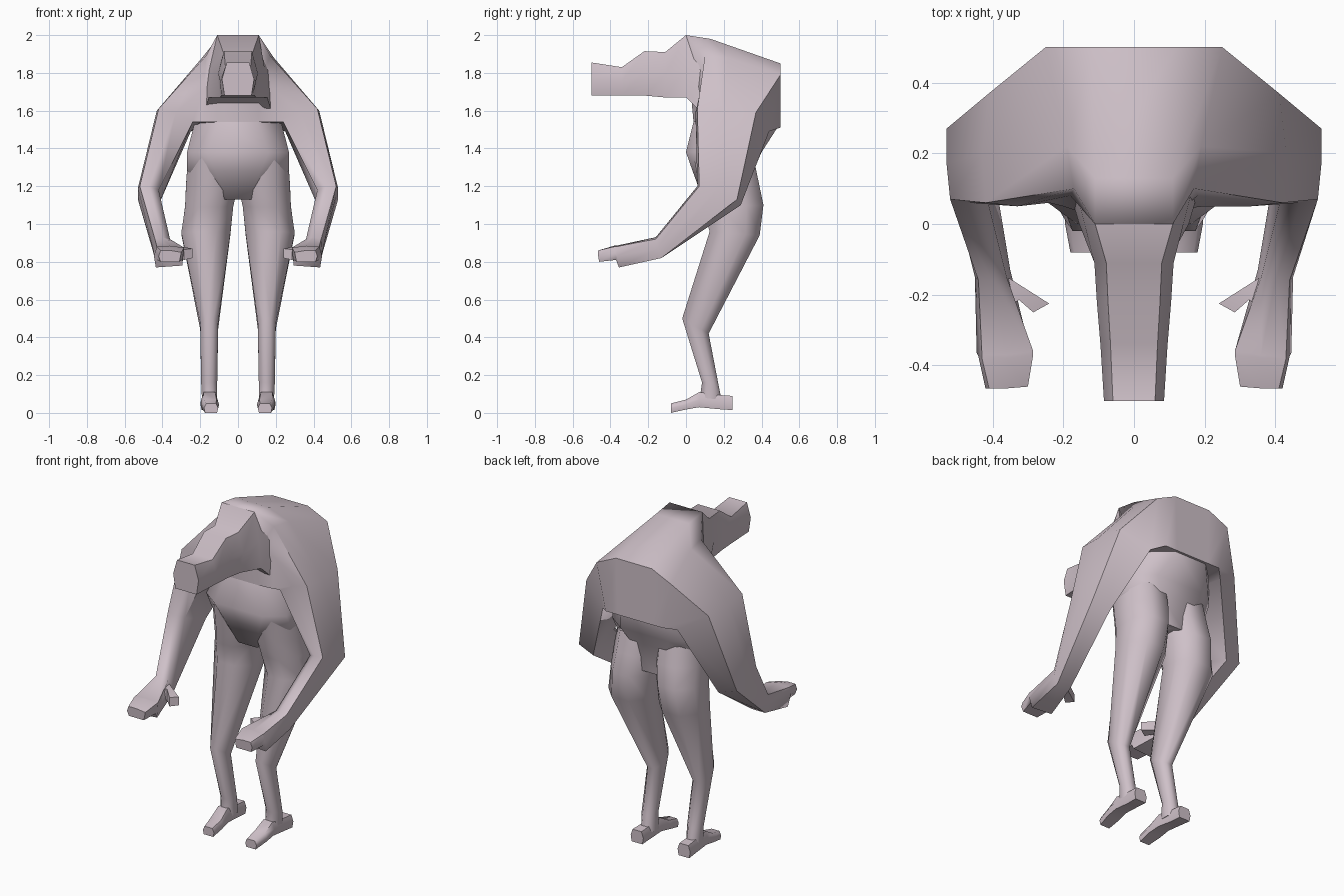
import bpy, bmesh, math

skin = bpy.data.materials.new("pale pink grey")
skin.diffuse_color = (0.62, 0.53, 0.58, 1)


def loft(name, rings, mirror=False):
    """Skin a list of equal-length point rings and cap both ends."""
    bm = bmesh.new()
    for side in ((1, -1) if mirror else (1,)):
        vs = [[bm.verts.new((x * side, y, z)) for x, y, z in r] for r in rings]
        n = len(rings[0])
        for a, b in zip(vs, vs[1:]):
            for i in range(n):
                j = (i + 1) % n
                bm.faces.new((a[i], a[j], b[j], b[i]))
        bm.faces.new(vs[0])
        bm.faces.new(vs[-1])
    bmesh.ops.recalc_face_normals(bm, faces=bm.faces)
    me = bpy.data.meshes.new(name)
    bm.to_mesh(me)
    bm.free()
    me.materials.append(skin)
    ob = bpy.data.objects.new(name, me)
    bpy.context.collection.objects.link(ob)
    bpy.context.view_layer.objects.active = ob
    ob.select_set(True)
    bpy.ops.object.shade_smooth_by_angle(angle=math.radians(62))
    ob.select_set(False)
    return ob


def flip(ring):
    return [(-x, y, z) for x, y, z in ring]


def level(x0, x1, yf, yb, zf, zb, c=0.28):
    """Eight-sided ring around a limb, tilted from front height to back height."""
    uv = [(c, 0), (1 - c, 0), (1, c), (1, 1 - c), (1 - c, 1), (c, 1), (0, 1 - c), (0, c)]
    return [(x0 + (x1 - x0) * u, yf + (yb - yf) * v, zf + (zb - zf) * v) for u, v in uv]


def slice_y(y, x0, x1, z0, z1, top=0.15):
    """Six-sided upright ring across a part that runs front to back."""
    w, m = x1 - x0, (z0 + z1) / 2
    return [(x0 + w * .08, y, z0), (x1 - w * .08, y, z0), (x1, y, m),
            (x1 - w * top, y, z1), (x0 + w * top, y, z1), (x0, y, m)]


# Hunched back, shoulders, arms and hands: one skin from hand to hand
half = [
    [(.11, .04, 1.54), (.11, .02, 1.75), (.11, 0, 2.0), (.11, .13, 1.98), (.12, .5, 1.85), (.11, .5, 1.51)],
    [(.20, .05, 1.54), (.18, .08, 1.72), (.17, .10, 1.89), (.19, .22, 1.88), (.25, .5, 1.79), (.19, .5, 1.51)],
    [(.24, .06, 1.54), (.33, .05, 1.59), (.42, .06, 1.61), (.43, .2, 1.60), (.41, .37, 1.59), (.25, .44, 1.49)],
    [(.42, .09, 1.18), (.47, .06, 1.2), (.52, .07, 1.2), (.53, .17, 1.19), (.53, .27, 1.13), (.42, .29, 1.1)],
    [(.36, -.15, .92), (.40, -.16, .93), (.44, -.16, .92), (.45, -.15, .87), (.44, -.13, .82), (.35, -.13, .82)],
    [(.285, -.36, .875), (.36, -.37, .885), (.43, -.37, .88), (.445, -.365, .83), (.435, -.355, .77), (.295, -.355, .78)],
    [(.285, -.37, .875), (.36, -.38, .885), (.43, -.38, .88), (.44, -.375, .85), (.43, -.37, .81), (.295, -.37, .81)],
    [(.30, -.46, .85), (.36, -.465, .86), (.41, -.465, .86), (.42, -.465, .83), (.41, -.46, .80), (.31, -.46, .80)],
]
loft("shoulders_and_arms", [flip(r) for r in reversed(half)] + half)

# Thumbs
loft("thumbs", [
    [(.42, -.13, .84), (.42, -.13, .90), (.37, -.24, .90), (.37, -.24, .83)],
    [(.35, -.155, .83), (.35, -.155, .89), (.325, -.215, .89), (.325, -.215, .82)],
    [(.24, -.225, .82), (.24, -.225, .87), (.285, -.25, .865), (.285, -.25, .81)],
], mirror=True)

# Head and neck
head = [slice_y(-.5, -.085, .085, 1.68, 1.855), slice_y(-.34, -.095, .095, 1.68, 1.83),
        slice_y(-.22, -.105, .105, 1.68, 1.915), slice_y(-.11, -.112, .112, 1.67, 1.91)]
head.append([(-.155, 0, 1.67), (.155, 0, 1.67), (.14, 0, 1.83), (.11, 0, 2), (-.11, 0, 2), (-.14, 0, 1.83)])
head.append([(-.19, .12, 1.55), (.19, .12, 1.55), (.17, .12, 1.8), (.11, .13, 1.97), (-.11, .13, 1.97), (-.17, .12, 1.8)])
loft("head_and_neck", head)

# Belly and waist
loft("torso", [level(-.2, .2, .06, .47, 1.72, 1.72), level(-.23, .23, .04, .49, 1.54, 1.52),
               level(-.27, .27, 0, .40, 1.38, 1.38, .2), level(-.27, .27, .035, .365, 1.28, 1.30),
               level(-.13, .13, .09, .35, 1.13, 1.13)])

# Legs, from hip through bent knee to ankle
loft("legs", [level(0, .265, .04, .36, 1.36, 1.34), level(0, .275, .07, .385, 1.2, 1.22),
              level(.025, .28, .09, .41, 1.09, 1.1), level(.04, .30, .125, .39, .96, .94),
              level(.105, .20, -.02, .12, .5, .42), level(.11, .195, .085, .17, .16, .16),
              level(.11, .19, .07, .19, .06, .06)], mirror=True)

# Feet with a small heel block
loft("feet", [slice_y(.245, .115, .2, .015, .09), slice_y(.17, .115, .195, .02, .095),
              slice_y(.07, .108, .195, .03, .11), slice_y(-.0, .10, .195, .018, .07),
              slice_y(-.08, .105, .18, 0, .05)], mirror=True)
